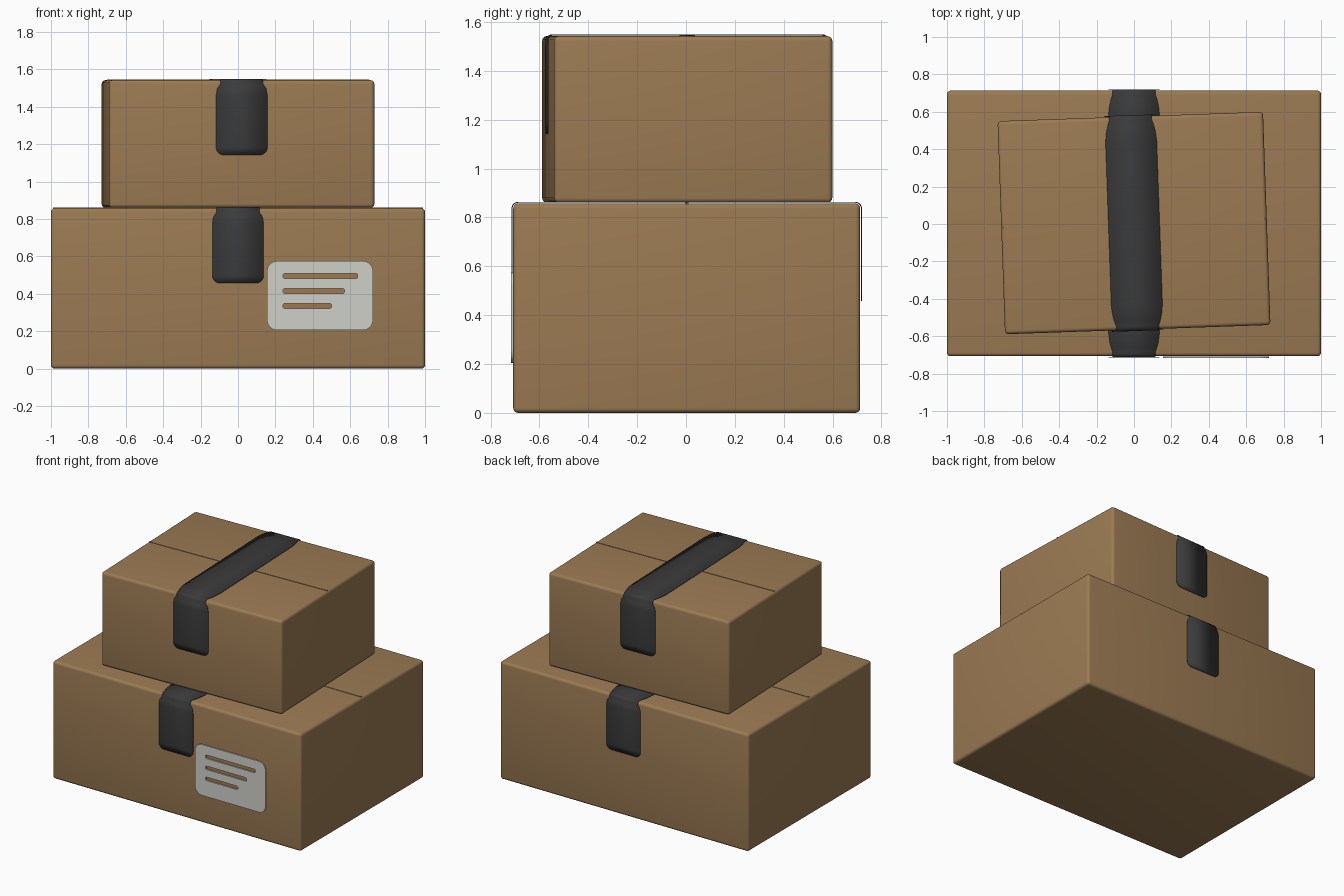
import bpy, bmesh
from math import sin, cos, pi, radians

cube = bpy.data.objects.get("Cube")
if cube:
    bpy.data.objects.remove(cube, do_unlink=True)


def material(name, rgb):
    m = bpy.data.materials.new(name)
    m.use_nodes = True
    m.diffuse_color = (*rgb, 1)
    m.node_tree.nodes["Principled BSDF"].inputs["Base Color"].default_value = (*rgb, 1)
    return m


CARDBOARD = material("cardboard brown", (0.33, 0.198, 0.088))
TAPE = material("tape charcoal", (0.044, 0.044, 0.044))
PAPER = material("label off white", (0.63, 0.63, 0.59))
EDGE = 0.02      # rounding of the box edges
LIFT = 0.005     # how far the tape sits off the box


def add_object(name, bm, mat, loc, turn):
    mesh = bpy.data.meshes.new(name)
    bm.normal_update()
    bm.to_mesh(mesh)
    bm.free()
    mesh.materials.append(mat)
    ob = bpy.data.objects.new(name, mesh)
    bpy.context.collection.objects.link(ob)
    ob.location = loc
    ob.rotation_euler.z = turn
    return ob


def smooth(ob):
    bpy.ops.object.select_all(action='DESELECT')
    ob.select_set(True)
    bpy.context.view_layer.objects.active = ob
    bpy.ops.object.shade_smooth_by_angle(angle=radians(40))


def add_block(name, size, mat, loc, turn, bevel):
    bm = bmesh.new()
    bmesh.ops.create_cube(bm, size=1)
    bmesh.ops.scale(bm, vec=size, verts=bm.verts)
    bmesh.ops.translate(bm, vec=(0, 0, size[2] / 2), verts=bm.verts)
    if bevel:
        bmesh.ops.bevel(bm, geom=bm.edges[:], offset=bevel, segments=4,
                        profile=0.5, affect='EDGES')
    ob = add_object(name, bm, mat, loc, turn)
    smooth(ob)


def add_tape(name, depth, top, loc, turn, half=0.137, drop=0.4, r=0.04):
    """Strip bent over both top edges; rows hold (y, z, half width)."""
    e, out = depth / 2, depth / 2 + LIFT
    rows = []
    for i in range(7):                       # rounded lower corners
        a = i / 6 * pi / 2
        rows.append((-out, top - drop + r * (1 - cos(a)), half - r * (1 - sin(a))))
    rows += [(-out, top - 0.08, half), (-out, top - 0.045, half - 0.006)]
    for i in range(6):                       # bend over the box edge
        a = i / 5 * pi / 2
        rows.append((-e + EDGE - (EDGE + LIFT) * cos(a),
                     top - EDGE + (EDGE + LIFT) * sin(a), half - 0.023))
    rows += [(-e + 0.05, top + LIFT, half - 0.013), (-e + 0.08, top + LIFT, half - 0.006),
             (-e + 0.13, top + LIFT, half)]
    rows += [(-y, z, w) for y, z, w in reversed(rows)]
    bm = bmesh.new()
    pairs = [(bm.verts.new((-w, y, z)), bm.verts.new((w, y, z))) for y, z, w in rows]
    for (a, b), (c, d) in zip(pairs, pairs[1:]):
        bm.faces.new((a, b, d, c))
    ob = add_object(name, bm, TAPE, loc, turn)
    thick = ob.modifiers.new("thickness", 'SOLIDIFY')
    thick.thickness = 0.004
    thick.offset = 0
    smooth(ob)


def add_parcel(name, size, loc, turn):
    w, d, h = size
    add_block(name + "_box", size, CARDBOARD, loc, turn, EDGE)
    add_tape(name + "_tape", d, h, loc, turn)
    seam_loc = (loc[0], loc[1], loc[2] + h - 0.002)
    add_block(name + "_seam", (w - 0.02, 0.014, 0.005), CARDBOARD, seam_loc, turn, 0)


add_parcel("lower", (2.0, 1.42, 0.857), (0, 0.003, 0), 0)
add_parcel("upper", (1.42, 1.14, 0.682), (0, 0.005, 0.86), radians(2))


# Shipping label with slots cut through it as printed lines
def rounded_outline(curve, x0, x1, z0, z1, r):
    pts = []
    corners = [(x1 - r, z1 - r), (x0 + r, z1 - r), (x0 + r, z0 + r), (x1 - r, z0 + r)]
    for k, (cx, cz) in enumerate(corners):
        for i in range(7):
            a = (k + i / 6) * pi / 2
            pts.append((cx + r * cos(a), cz + r * sin(a)))
    spline = curve.splines.new('POLY')
    spline.points.add(len(pts) - 1)
    for p, (x, z) in zip(spline.points, pts):
        p.co = (x, z, 0, 1)
    spline.use_cyclic_u = True


outline = bpy.data.curves.new("label", 'CURVE')
outline.dimensions = '2D'
outline.fill_mode = 'BOTH'
outline.extrude = 0.004
rounded_outline(outline, 0.155, 0.722, 0.205, 0.575, 0.055)
for row, end in enumerate((0.64, 0.57, 0.5)):
    z = 0.495 - row * 0.08
    rounded_outline(outline, 0.24, end, z - 0.013, z + 0.013, 0.01)
outline.materials.append(PAPER)
label = bpy.data.objects.new("shipping_label", outline)
bpy.context.collection.objects.link(label)
label.rotation_euler.x = pi / 2
label.location.y = -0.7115
bpy.ops.object.select_all(action='DESELECT')
label.select_set(True)
bpy.context.view_layer.objects.active = label
bpy.ops.object.convert(target='MESH')
